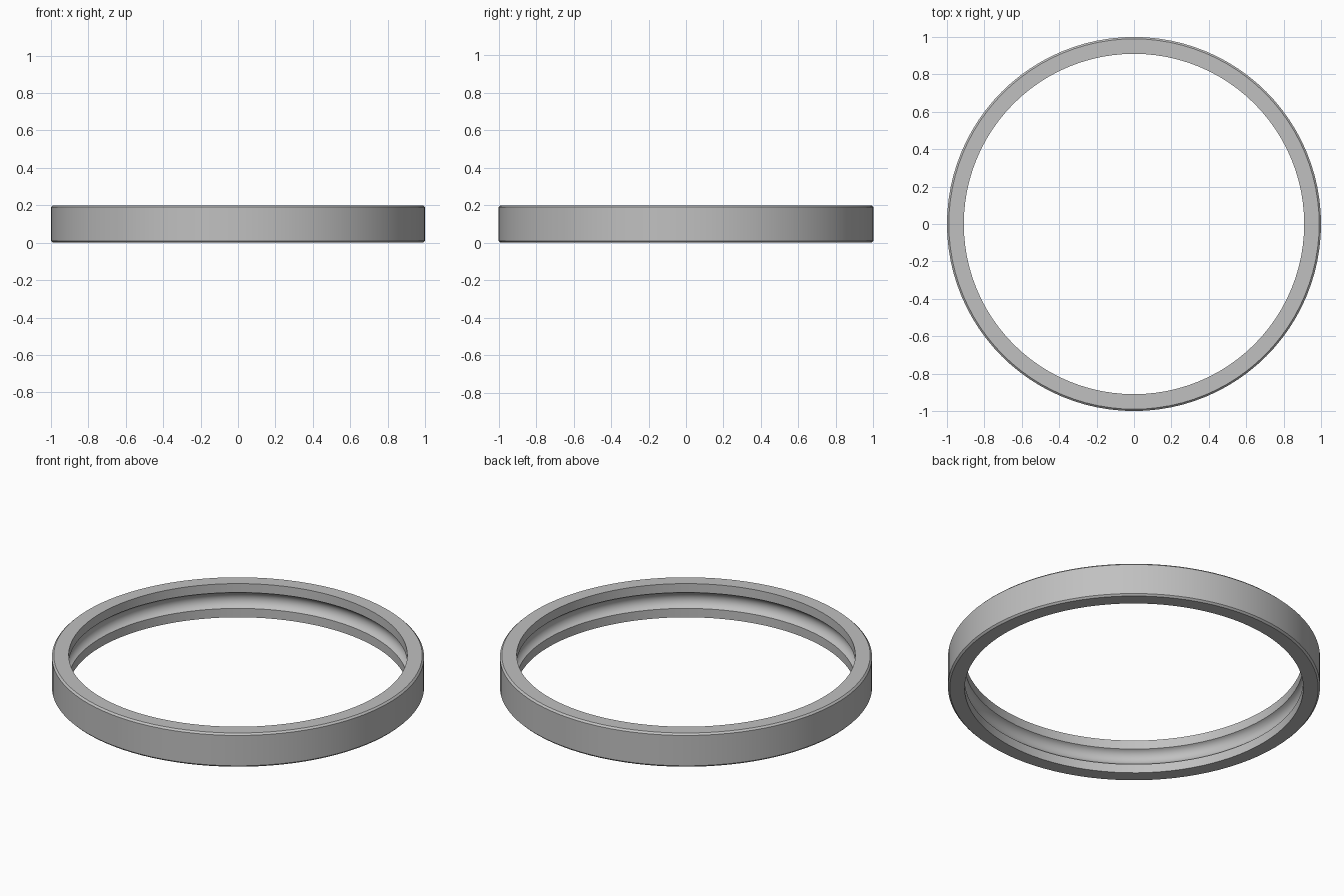
import bpy, bmesh
from math import pi, sin, cos, atan2

if "Cube" in bpy.data.objects:
    bpy.data.objects.remove(bpy.data.objects["Cube"])

SEGMENTS = 96
OUTER, INNER, HEIGHT = 1.0, 0.91, 0.2
BEVEL = 0.01
GROOVE_HALF, GROOVE_DEPTH = 0.047, 0.03
ARC_STEPS = 14

steel = bpy.data.materials.new("grey steel")
steel.use_nodes = True
steel.diffuse_color = (0.53, 0.53, 0.53, 1)
steel.node_tree.nodes["Principled BSDF"].inputs["Base Color"].default_value = steel.diffuse_color

# Rounded raceway groove, from bottom lip to top lip
radius = (GROOVE_HALF ** 2 + GROOVE_DEPTH ** 2) / (2 * GROOVE_DEPTH)
centre = INNER + GROOVE_DEPTH - radius
half_angle = atan2(GROOVE_HALF, INNER - centre)
groove = []
for i in range(ARC_STEPS + 1):
    a = half_angle * (2 * i / ARC_STEPS - 1)
    groove.append((centre + radius * cos(a), HEIGHT / 2 + radius * sin(a)))

# Closed cross-section: bevelled outside, square inside edges
profile = [(INNER, 0)] + groove + [
    (INNER, HEIGHT),
    (OUTER - BEVEL, HEIGHT), (OUTER, HEIGHT - BEVEL),
    (OUTER, BEVEL), (OUTER - BEVEL, 0),
]

# Revolve the cross-section into the ring
bm = bmesh.new()
loops = []
for s in range(SEGMENTS):
    t = 2 * pi * s / SEGMENTS
    loops.append([bm.verts.new((r * cos(t), r * sin(t), z)) for r, z in profile])
for s in range(SEGMENTS):
    a, b = loops[s], loops[(s + 1) % SEGMENTS]
    for i in range(len(profile)):
        j = (i + 1) % len(profile)
        bm.faces.new((a[i], b[i], b[j], a[j]))
bmesh.ops.recalc_face_normals(bm, faces=bm.faces)
mesh = bpy.data.meshes.new("bearing_ring")
bm.to_mesh(mesh)
bm.free()

ring = bpy.data.objects.new("bearing_ring", mesh)
bpy.context.collection.objects.link(ring)
mesh.materials.append(steel)

# Smooth curves, sharp rims
bpy.ops.object.select_all(action="DESELECT")
ring.select_set(True)
bpy.context.view_layer.objects.active = ring
bpy.ops.object.shade_smooth_by_angle(angle=pi / 6)
